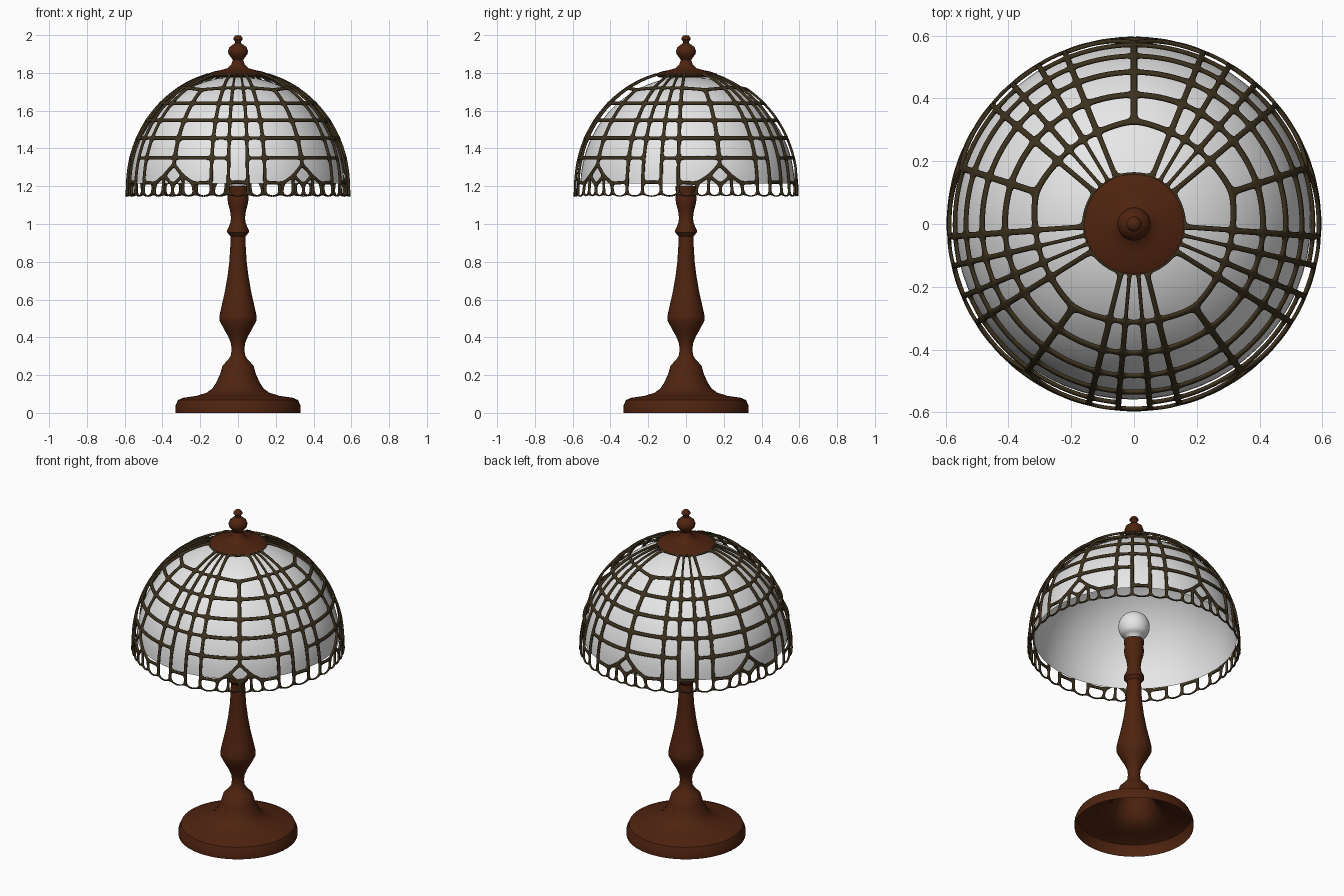
import bpy, bmesh, math
from mathutils import Vector

if "Cube" in bpy.data.objects:
    bpy.data.objects.remove(bpy.data.objects["Cube"])


def material(name, rgb):
    m = bpy.data.materials.new(name)
    m.diffuse_color = (*rgb, 1)
    m.use_nodes = True
    m.node_tree.nodes["Principled BSDF"].inputs["Base Color"].default_value = m.diffuse_color
    return m


WOOD = material("reddish brown", (0.078, 0.017, 0.005))
LEAD = material("dark bronze", (0.045, 0.031, 0.013))
GLASS = material("white glass", (0.8, 0.8, 0.8))


def finish(name, bm, mat, angle=40):
    bmesh.ops.recalc_face_normals(bm, faces=bm.faces)
    me = bpy.data.meshes.new(name)
    bm.to_mesh(me)
    bm.free()
    me.materials.append(mat)
    ob = bpy.data.objects.new(name, me)
    bpy.context.collection.objects.link(ob)
    bpy.ops.object.select_all(action='DESELECT')
    ob.select_set(True)
    bpy.context.view_layer.objects.active = ob
    bpy.ops.object.shade_smooth_by_angle(angle=math.radians(angle))
    return ob


def lathe(name, profile, mat, seg=56, angle=40):
    """Spin a list of (radius, height) points round the z axis."""
    bm = bmesh.new()
    vs = [bm.verts.new((r, 0, z)) for r, z in profile]
    es = [bm.edges.new(p) for p in zip(vs, vs[1:])]
    bmesh.ops.spin(bm, geom=vs + es, axis=(0, 0, 1), cent=(0, 0, 0),
                   angle=2 * math.pi, steps=seg, use_duplicate=False)
    bmesh.ops.remove_doubles(bm, verts=bm.verts, dist=1e-4)
    return finish(name, bm, mat, angle)


# turned foot and stem, hollow underneath
lathe("base_and_stem", [
    (.332, 0), (.332, .035), (.318, .068), (.29, .08), (.22, .09), (.165, .107),
    (.135, .13), (.115, .16), (.095, .205), (.082, .25), (.068, .265), (.05, .285),
    (.037, .305), (.034, .34), (.038, .37), (.052, .405), (.075, .445), (.098, .49),
    (.099, .51), (.088, .56), (.07, .64), (.056, .72), (.046, .80), (.041, .88),
    (.04, .935), (.057, .955), (.057, .968), (.042, 1.0), (.037, 1.03), (.042, 1.07),
    (.053, 1.11), (.056, 1.14), (.05, 1.165), (.056, 1.18), (.056, 1.2), (0, 1.2)], WOOD)

# top cap with finial
lathe("cap_and_finial", [
    (.14, 1.775), (.16, 1.785), (.16, 1.795), (.13, 1.807), (.09, 1.815), (.055, 1.825),
    (.036, 1.845), (.027, 1.868), (.036, 1.882), (.049, 1.897), (.053, 1.915),
    (.046, 1.935), (.028, 1.95), (.015, 1.957), (.016, 1.967), (.024, 1.976),
    (.024, 1.986), (.015, 1.997), (0, 2.0)], WOOD, 40)

# bulb
lathe("bulb", [(.035, 1.2), (.042, 1.215), (.058, 1.23)] +
      [(.088 * math.cos(a), 1.29 + .088 * math.sin(a))
       for a in (math.radians(d) for d in range(-40, 91, 10))], GLASS, 32)

# glass dome
dome = lathe("glass_dome", [
    (.567 * math.cos(a), 1.2 + .58 * math.sin(a))
    for a in (math.radians(1.5 + 88.5 * i / 24) for i in range(25))], GLASS, 64)
dome.location = (-.004, .008, 0)


# leaded lattice: each cell is a polygon of (degrees from panel centre, height)
def radius(z):
    if z < 1.2:
        return .588 + (1.2 - z) * .06
    return .588 * math.sqrt(max(0, 1 - ((z - 1.2) / .615) ** 2))


def surf(deg, z):
    a = math.radians(270 + deg)
    return Vector((radius(z) * math.cos(a), radius(z) * math.sin(a), z))


TOP, LOW = 1.793, 1.157
rings = [1.722, 1.64, 1.55, 1.455, 1.35]
whole = [  # cells that are symmetric in themselves: (inset, corners)
    (.006, [(-5, TOP), (5, TOP), (5, rings[0]), (-5, rings[0])]),
    (.011, [(14, TOP), (58, TOP), (58, rings[0]), (36, 1.712), (14, rings[0])]),
    (.010, [(-5, 1.455), (5, 1.455), (5, 1.35), (5, 1.22), (-5, 1.22), (-5, 1.35)]),
    (.008, [(-5, 1.22), (5, 1.22), (5, LOW), (-5, LOW)]),
    (.009, [(30, 1.255), (36, 1.315), (42, 1.255), (36, 1.205)])]
half = [   # cells repeated on the mirrored side of each panel
    (.006, [(5, TOP), (14, TOP), (14, rings[0]), (5, rings[0])]),
    (.009, [(5, 1.35), (14, 1.35), (14, 1.22), (14, LOW), (5, LOW), (5, 1.22)]),
    (.010, [(14, 1.35), (36, 1.35), (36, 1.315), (30, 1.255), (24, 1.215), (14, 1.22)]),
    (.008, [(14, 1.22), (24, 1.215), (23, LOW), (14, LOW)]),
    (.008, [(24, 1.215), (30, 1.255), (29.5, LOW), (23, LOW)]),
    (.008, [(30, 1.255), (36, 1.205), (36, LOW), (29.5, LOW)])]
for i, (hi, lo) in enumerate(zip(rings, rings[1:])):
    mid = (1.712, lo) if i == 0 else (hi, lo)
    if i < 3:
        whole.append((.009, [(-5, hi), (5, hi), (5, lo), (-5, lo)]))
    half.append((.009, [(5, hi), (14, hi), (14, lo), (5, lo)]))
    half.append((.011, [(14, hi), (36, mid[0]), (36, mid[1]), (14, lo)]))
cells = whole + half + [(t, [(-d, z) for d, z in reversed(c)]) for t, c in half]

bm = bmesh.new()
groups = {}
for k in range(5):
    for inset, corners in cells:
        pts = []
        for (d0, z0), (d1, z1) in zip(corners, corners[1:] + corners[:1]):
            n = max(2, round((surf(d1, z1) - surf(d0, z0)).length / .033))
            sag = .016 if max(z0, z1) < 1.17 else 0      # scalloped hem
            for i in range(n):
                t = i / n
                pts.append(surf(d0 + (d1 - d0) * t + 72 * k,
                                z0 + (z1 - z0) * t - sag * math.sin(math.pi * t)))
        f = bm.faces.new([bm.verts.new(p) for p in pts])
        f.normal_update()
        if f.normal.dot(f.calc_center_median() - Vector((0, 0, 1.1))) < 0:
            f.normal_flip()
        groups.setdefault(inset, []).append(f)
bmesh.ops.remove_doubles(bm, verts=bm.verts, dist=2e-4)
panes = []
for inset, faces in groups.items():
    bmesh.ops.inset_individual(bm, faces=faces, thickness=inset, use_even_offset=True)
    panes += faces
bmesh.ops.delete(bm, geom=panes, context='FACES')
for v in bm.verts:                                       # settle on the dome
    if v.co.z < 1.74:
        s = radius(v.co.z) / math.hypot(v.co.x, v.co.y)
        v.co.x *= s
        v.co.y *= s
lattice = finish("leaded_lattice", bm, LEAD, 180)
sol = lattice.modifiers.new("thickness", 'SOLIDIFY')
sol.thickness = .013
sol.offset = 0
sub = lattice.modifiers.new("rounding", 'SUBSURF')
sub.levels = sub.render_levels = 1
